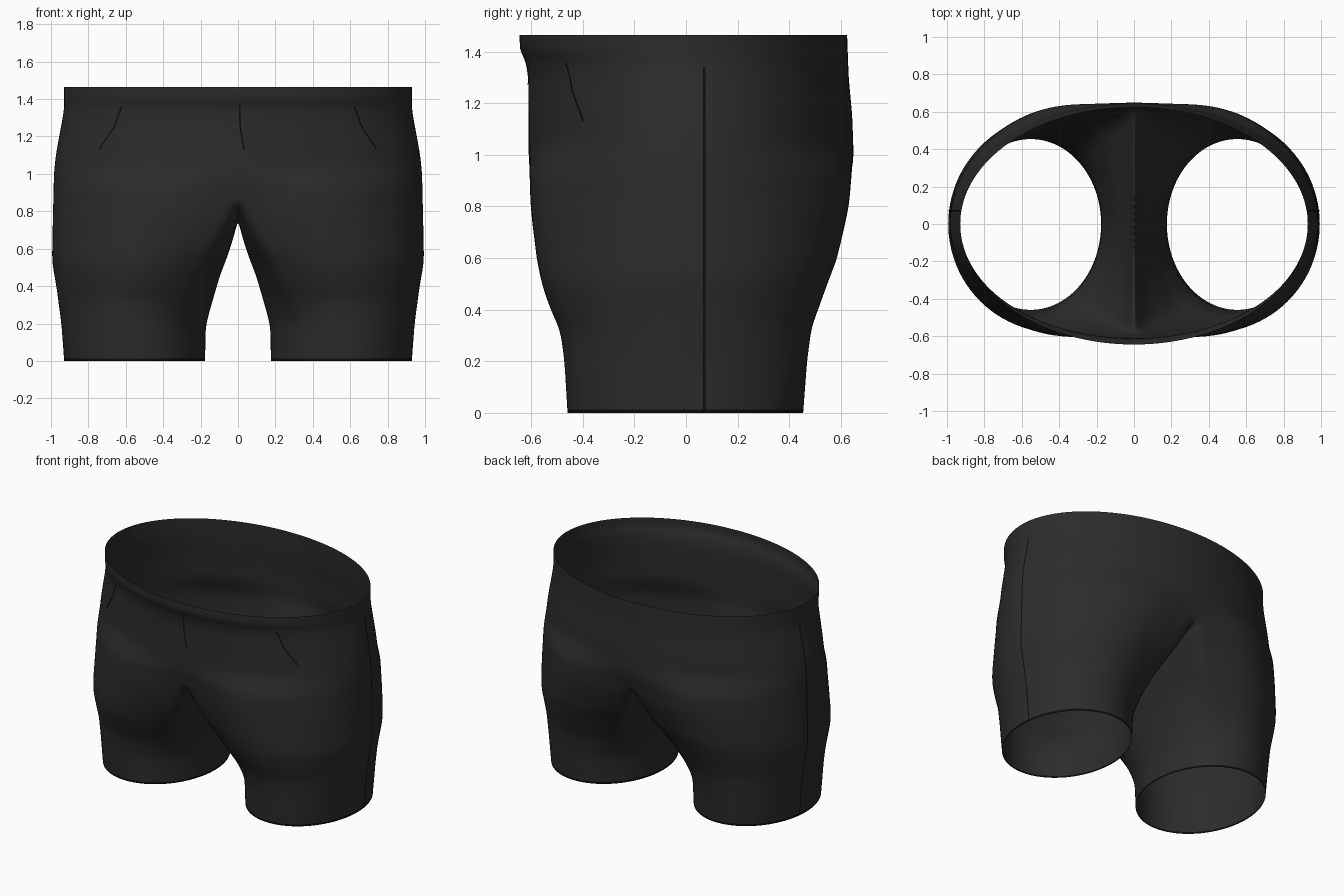
import bpy, bmesh, math
from mathutils import Vector
from mathutils.bvhtree import BVHTree

if "Cube" in bpy.data.objects:
    bpy.data.objects.remove(bpy.data.objects["Cube"])


def material(name, rgb):
    m = bpy.data.materials.new(name)
    m.diffuse_color = (*rgb, 1)
    m.use_nodes = True
    m.node_tree.nodes["Principled BSDF"].inputs["Base Color"].default_value = m.diffuse_color
    return m


cloth = material("charcoal cloth", (0.025, 0.025, 0.025))
thread = material("black thread", (0.004, 0.004, 0.004))


def lookup(table, v):
    if v <= table[0][0]:
        return table[0][1]
    for (a, p), (b, q) in zip(table, table[1:]):
        if v <= b:
            return p + (q - p) * (v - a) / (b - a)
    return table[-1][1]


# Side, front and back outlines by height
SIDE = [(0, .93), (.2, .945), (.4, .972), (.53, .995), (.7, .992), (1, .985),
        (1.1, .975), (1.2, .957), (1.3, .938), (1.36, .93), (1.465, .93)]
FRONT = [(0, .46), (.2, .472), (.32, .488), (.4, .525), (.5, .56), (.6, .58),
         (.8, .603), (1, .61), (1.3, .612), (1.36, .622), (1.41, .645), (1.465, .645)]
BACK = [(0, .455), (.2, .47), (.33, .487), (.45, .53), (.6, .587), (.8, .632),
        (1, .65), (1.15, .645), (1.3, .631), (1.465, .625)]
# How far the leg section has turned into half of the hip section
BLEND = [(0, 0), (.2, .01), (.27, .04), (.4, .19), (.6, .44), (.76, .7), (.87, .85), (1, 1)]
N, M = 56, 40          # columns around a leg, columns that carry on to the waist
INNER_X, SPLIT = .175, .85


def dent(z):
    t = min(max((z - SPLIT) / .22, 0), 1)
    return .14 * (1 - t * t * (3 - 2 * t))


def unit(c, w, z):
    """Blended leg and hip section: leg x weight parts and unit depth."""
    th = math.radians(360 * (c - M / 2) / N)
    d = dent(z)
    if c <= M:
        ph = math.pi * (c / M - .5)
        hx, hy = math.cos(ph), math.sin(ph) * (1 - d * abs(math.sin(ph)) ** 14)
    else:
        hx, hy = 0, (1 - 2 * (c - M) / (N - M)) * (1 - d)
    return th, hx, math.sin(th) * (1 - w) + hy * w


def point(c, w, z, top):
    a = lookup(SIDE, z)
    th, hx, y = unit(c, w, z)
    leg_x = (a + INNER_X) / 2 + (a - INNER_X) / 2 * math.cos(th)
    x = leg_x * (1 - w) + a * hx * w
    if abs(x) < 1e-5:
        x = 0
    y *= lookup(FRONT if y < 0 else BACK, z) / top
    return Vector((x, y, z))


def widest(w, z):
    return max(abs(unit(c, w, z)[2]) for c in range(M + 1))


# Shorts body: one leg and half of the hips, mirrored
bm = bmesh.new()
rings = []
steps = [0, .012] + [i / 20 for i in range(1, 21)]
for s in steps:
    w = lookup(BLEND, s)
    top = widest(w, SPLIT)
    ring = []
    for c in range(N):
        zt = SPLIT
        if c > M:
            zt = .75 + .10 * (1 - 2 * (c - M) / (N - M)) ** 2
        th, hx, y = unit(c, w, SPLIT)
        p = point(c, w, s * zt, 1)
        p.y /= top
        ring.append(bm.verts.new(p))
    rings.append(ring)
for j in range(len(rings) - 1):
    for c in range(N):
        d = (c + 1) % N
        f = bm.faces.new((rings[j][c], rings[j][d], rings[j + 1][d], rings[j + 1][c]))
        f.material_index = 1 if j == 0 else 0

below = rings[-1][:M + 1]
for z in [.89, .93, .97, 1.01, 1.05, 1.1, 1.15, 1.2, 1.25, 1.3, 1.33, 1.36, 1.385, 1.41, 1.44, 1.465]:
    top = widest(1, z)
    ring = [bm.verts.new(point(c, 1, z, top)) for c in range(M + 1)]
    for c in range(M):
        bm.faces.new((below[c], below[c + 1], ring[c + 1], ring[c]))
    below = ring
for f in bm.faces:
    f.smooth = True
me = bpy.data.meshes.new("shorts_body")
bm.to_mesh(me)
bm.free()
me.materials.append(cloth)
me.materials.append(thread)
body = bpy.data.objects.new("shorts_body", me)
bpy.context.collection.objects.link(body)
mir = body.modifiers.new("mirror", 'MIRROR')
mir.use_clip = True
mir.merge_threshold = .0005
sub = body.modifiers.new("smooth", 'SUBSURF')
sub.levels = sub.render_levels = 1

bpy.context.view_layer.update()
tree = BVHTree.FromObject(body, bpy.context.evaluated_depsgraph_get())


# Stitched seams: thin ribbons laid on the cloth
def seam(name, path, direction, width=.009, steps=24):
    d = Vector(direction)
    hits = []
    for i in range(steps + 1):
        t = i / steps * (len(path) - 1)
        k = min(int(t), len(path) - 2)
        start = Vector(path[k]).lerp(Vector(path[k + 1]), t - k)
        loc, nor, _, _ = tree.ray_cast(start - d * 3, d)
        if loc is not None:
            if nor.dot(d) > 0:
                nor = -nor
            hits.append((loc + nor * .004, nor))
    b = bmesh.new()
    prev = None
    for i, (p, n) in enumerate(hits):
        tangent = hits[min(i + 1, len(hits) - 1)][0] - hits[max(i - 1, 0)][0]
        off = n.cross(tangent).normalized() * width / 2
        pair = (b.verts.new(p - off), b.verts.new(p + off))
        if prev:
            b.faces.new((prev[0], pair[0], pair[1], prev[1]))
        prev = pair
    m = bpy.data.meshes.new(name)
    b.to_mesh(m)
    b.free()
    m.materials.append(thread)
    bpy.context.collection.objects.link(bpy.data.objects.new(name, m))


for side, label in ((1, "right"), (-1, "left")):
    seam(f"side_seam_{label}", [(0, .07, 1.34), (0, .07, .01)], (-side, 0, 0), steps=50)
    seam(f"pocket_seam_{label}",
         [(side * .62, 0, 1.36), (side * .66, 0, 1.25), (side * .74, 0, 1.13)], (0, 1, 0))
seam("fly_seam", [(.008, 0, 1.37), (.012, 0, 1.25), (.032, 0, 1.13)], (0, 1, 0))
